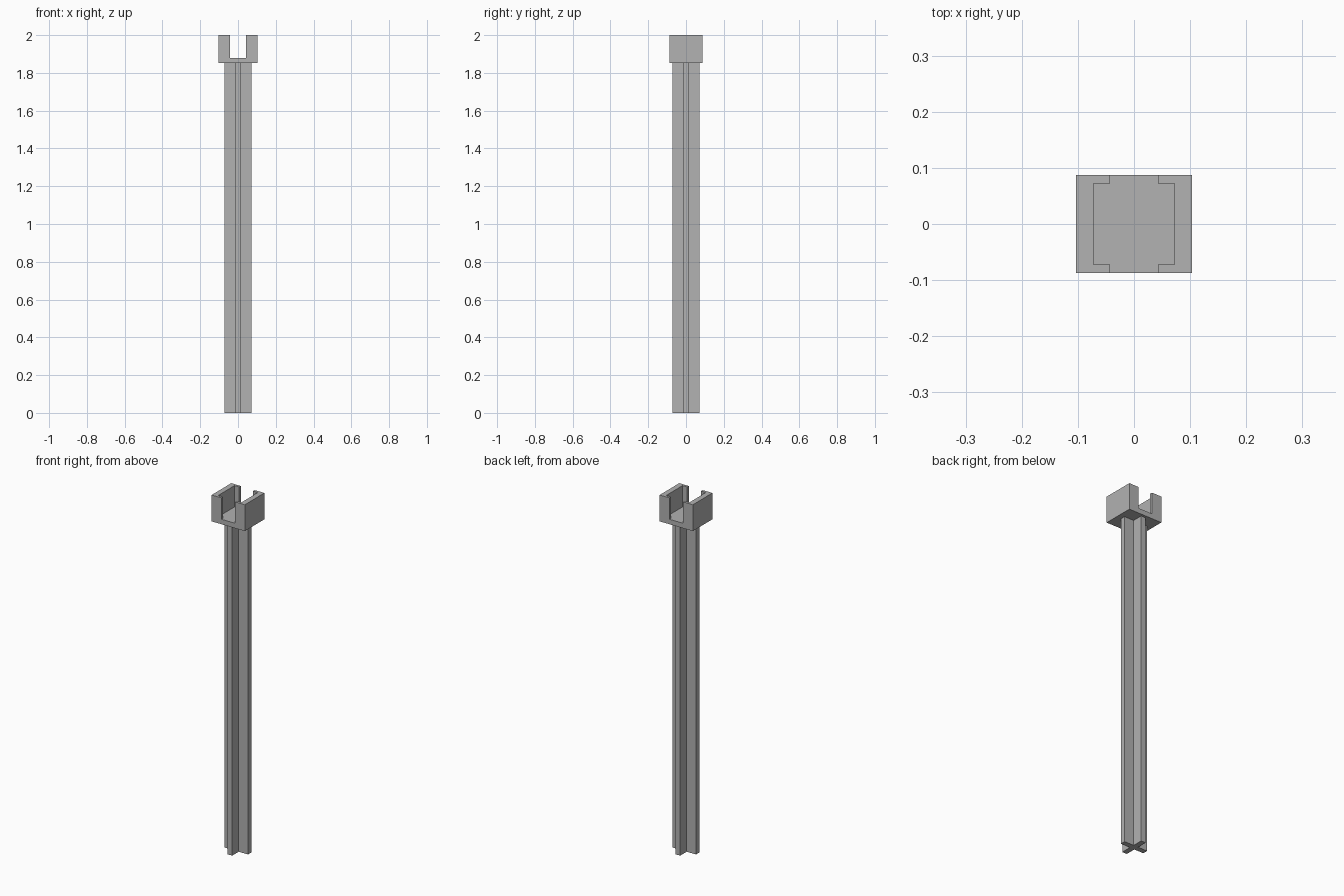
import bpy, bmesh

cube = bpy.data.objects.get("Cube")
if cube:
    bpy.data.objects.remove(cube, do_unlink=True)

grey = bpy.data.materials.new("grey")
grey.use_nodes = True
color = (0.445, 0.445, 0.445, 1)
grey.diffuse_color = color
grey.node_tree.nodes["Principled BSDF"].inputs["Base Color"].default_value = color


def add_polygon(bm, outline, z):
    return bm.faces.new([bm.verts.new((x, y, z)) for x, y in outline])


def raise_faces(bm, faces, height):
    """Extrude faces upward and return the new top faces."""
    geom = bmesh.ops.extrude_face_region(bm, geom=faces)["geom"]
    verts = [g for g in geom if isinstance(g, bmesh.types.BMVert)]
    bmesh.ops.translate(bm, verts=verts, vec=(0, 0, height))
    return [g for g in geom if isinstance(g, bmesh.types.BMFace)]


def finish(bm, name):
    bmesh.ops.recalc_face_normals(bm, faces=bm.faces[:])
    mesh = bpy.data.meshes.new(name)
    bm.to_mesh(mesh)
    bm.free()
    mesh.materials.append(grey)
    obj = bpy.data.objects.new(name, mesh)
    bpy.context.collection.objects.link(obj)
    return obj


HEAD_BASE, FLOOR, TOP = 1.852, 1.88, 2.0

# Cross-shaped post: one arm outline turned through four quarters
arm, web = 0.0725, 0.0145
cross = []
quarter = [(arm, -web), (arm, web), (web, web)]
for _ in range(4):
    cross += quarter
    quarter = [(-y, x) for x, y in quarter]
bm = bmesh.new()
raise_faces(bm, [add_polygon(bm, cross, 0)], HEAD_BASE)
finish(bm, "cross_post")

# Bracket head: floor plate with two facing C-shaped jaws
wide, deep = 0.103, 0.087
pocket, slot = 0.0725, 0.043
inner = [(slot, deep), (slot, pocket), (pocket, pocket),
         (pocket, -pocket), (slot, -pocket), (slot, -deep)]
jaw = [(wide, -deep), (wide, deep)] + inner
middle = inner + [(-x, y) for x, y in reversed(inner)]

bm = bmesh.new()
plan = [add_polygon(bm, middle, HEAD_BASE), add_polygon(bm, jaw, HEAD_BASE),
        add_polygon(bm, [(-x, y) for x, y in reversed(jaw)], HEAD_BASE)]
for face in plan:
    face.normal_update()
    if face.normal.z < 0:
        face.normal_flip()
bmesh.ops.remove_doubles(bm, verts=bm.verts[:], dist=0.0001)
plates = raise_faces(bm, bm.faces[:], FLOOR - HEAD_BASE)
jaws = [f for f in plates if any(abs(v.co.x) > pocket + 0.01 for v in f.verts)]
raise_faces(bm, jaws, TOP - FLOOR)
finish(bm, "bracket_head")
